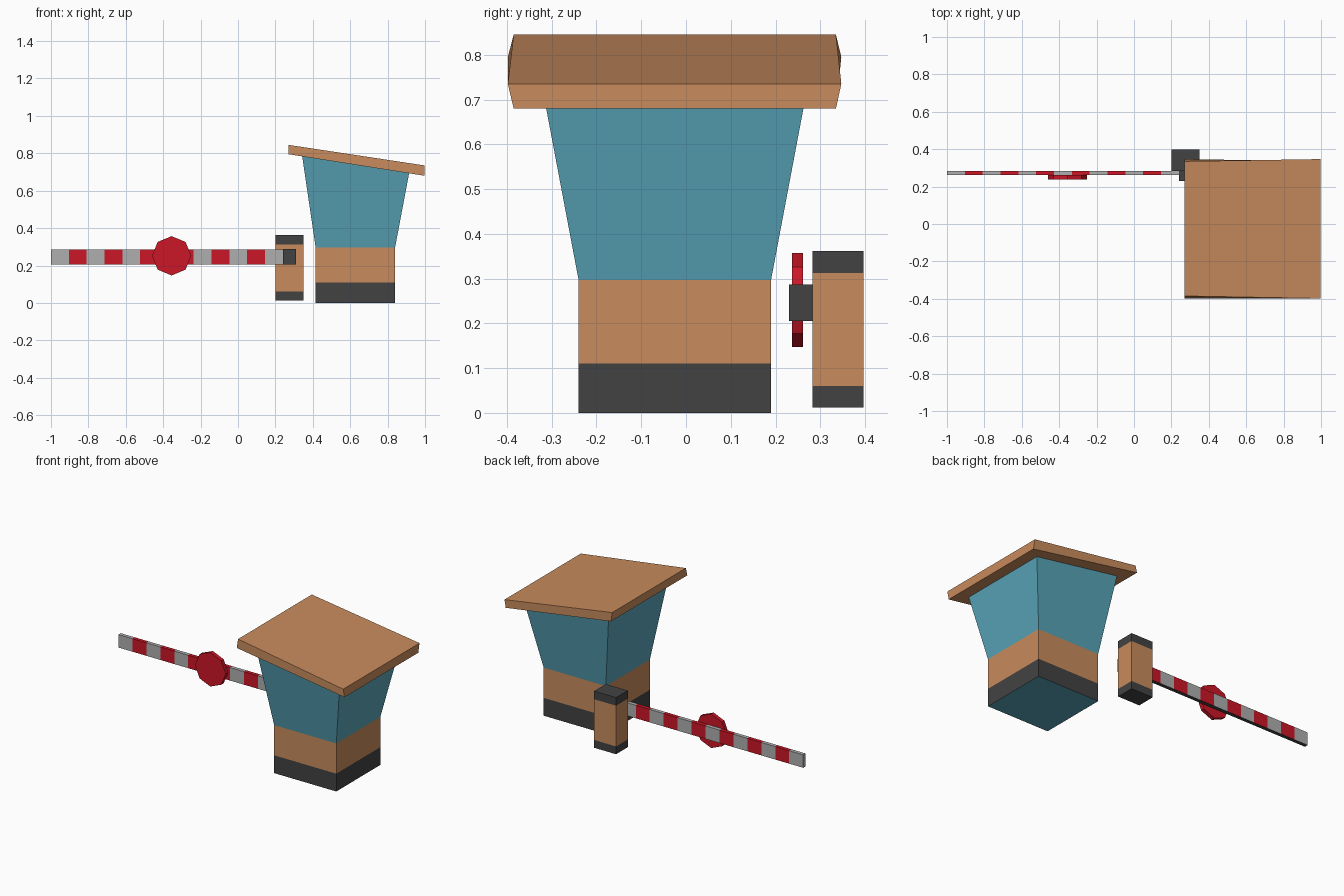
import bpy, bmesh, math
from mathutils import Matrix, Vector

if "Cube" in bpy.data.objects:
    bpy.data.objects.remove(bpy.data.objects["Cube"])


def material(name, rgb):
    m = bpy.data.materials.new(name)
    m.diffuse_color = (*rgb, 1)
    m.use_nodes = True
    m.node_tree.nodes["Principled BSDF"].inputs["Base Color"].default_value = m.diffuse_color
    return m


DARK = material("dark_grey", (0.055, 0.055, 0.055))
WOOD = material("orange_wood", (0.58, 0.26, 0.11))
BLUE = material("blue_wall", (0.10, 0.38, 0.49))
RED = material("red", (0.60, 0.008, 0.02))
PALE = material("pale_grey", (0.43, 0.43, 0.43))


def finish(bm, name, mats):
    bmesh.ops.recalc_face_normals(bm, faces=bm.faces)
    me = bpy.data.meshes.new(name)
    bm.to_mesh(me)
    bm.free()
    for m in mats:
        me.materials.append(m)
    ob = bpy.data.objects.new(name, me)
    bpy.context.collection.objects.link(ob)
    return ob


def rect(x0, x1, y0, y1, z):
    return [(x0, y0, z), (x1, y0, z), (x1, y1, z), (x0, y1, z)]


def loft(name, rings, mats, bands, caps):
    """Skin a stack of rings; bands and caps are material indices."""
    bm = bmesh.new()
    loops = [[bm.verts.new(p) for p in r] for r in rings]
    for a, b, mi in zip(loops, loops[1:], bands):
        n = len(a)
        for i in range(n):
            j = (i + 1) % n
            bm.faces.new((a[i], a[j], b[j], b[i])).material_index = mi
    for loop, mi in zip((loops[0], loops[-1]), caps):
        bm.faces.new(loop).material_index = mi
    return finish(bm, name, mats)


# booth: dark plinth band, wood band, flared blue walls with sloping top
base = (0.415, 0.84, -0.24, 0.19)
wall_top = [(0.343, -0.315, 0.785), (0.915, -0.315, 0.694),
            (0.915, 0.265, 0.694), (0.343, 0.265, 0.785)]
loft("booth", [rect(*base, z) for z in (0, 0.11, 0.297)] + [wall_top],
     [DARK, WOOD, BLUE], (0, 1, 2), (2, 2))

# sloping roof slab with slightly twisted side edges
under = [(0.27, -0.398, 0.795), (0.998, -0.385, 0.68),
         (0.998, 0.335, 0.68), (0.27, 0.347, 0.795)]
upper = [(0.27, -0.385, 0.845), (0.998, -0.398, 0.735),
         (0.998, 0.347, 0.735), (0.27, 0.335, 0.845)]
loft("roof", [under, upper], [WOOD], (0,), (0, 0))

# barrier post with dark foot and cap
loft("barrier_post", [rect(0.20, 0.35, 0.283, 0.397, z) for z in (0.012, 0.06, 0.312, 0.362)],
     [DARK, WOOD], (0, 1, 0), (0, 0))

# pivot block
loft("pivot_block", [rect(0.24, 0.31, 0.23, 0.284, z) for z in (0.205, 0.287)],
     [DARK], (0,), (0, 0))

# striped arm, lofted along x, with a dark underside
steps = 13
arm = loft("barrier_arm",
           [[(-1 + 1.24 * k / steps, y, z) for y, z in
             ((0.261, 0.206), (0.284, 0.206), (0.284, 0.286), (0.261, 0.286))]
            for k in range(steps + 1)],
           [PALE, RED, DARK], [k % 2 for k in range(steps)], (0, 0))
for p in arm.data.polygons:
    if p.normal.z < -0.9:
        p.material_index = 2

# octagonal stop disc
bm = bmesh.new()
bmesh.ops.create_cone(bm, cap_ends=True, segments=8, radius1=0.105, radius2=0.105, depth=0.024,
                      matrix=Matrix.Translation(Vector((-0.355, 0.249, 0.252)))
                      @ Matrix.Rotation(math.pi / 2, 4, 'X'))
finish(bm, "stop_disc", [RED])
